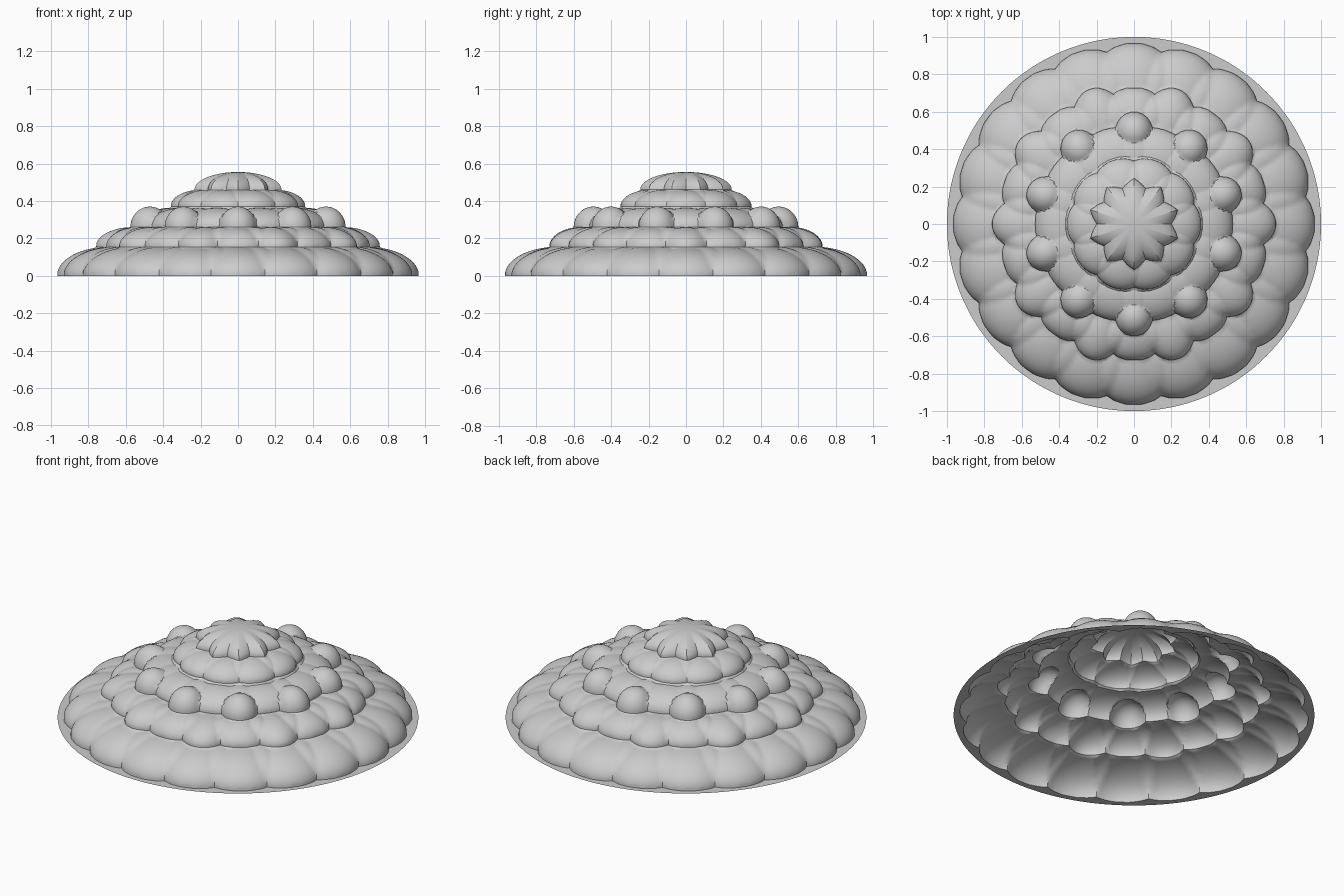
import bpy, bmesh, math

if "Cube" in bpy.data.objects:
    bpy.data.objects.remove(bpy.data.objects["Cube"])

SEG = 360                      # samples around the dome
PI2 = 2 * math.pi


def cell_offset(th, n, shift=0.0):
    """Signed offset from the nearest cell centre: -1..1 across one cell."""
    c = th * n / PI2 - shift
    return 2 * (c - round(c))


def arches(r, th, n, shift, R, core, w, spike, ws, alt=0.0):
    """Vaulted niches with pointed spandrels between them, height 0..1."""
    R -= alt * (1 - math.cos(th * n / 2)) / 2
    u = max(0.0, (r - core) / (R - core))
    a = cell_offset(th, n, shift)
    b = 1 - abs(a)
    main = 1 - u * u - w * a * a
    span = 1 - (u / spike) ** 2 - ws * b * b
    return math.sqrt(max(0.0, main, span))


def tier_one(r, th):
    return arches(r, th, 20, 0, 0.968, 0.69, 0.25, 0.87, 0.6)


def tier_two(r, th):
    return arches(r, th, 20, 0, 0.76, 0.565, 0.42, 0.77, 0.6, alt=0.03)


def tier_three(r, th):
    # ring of small vaults with ten round domelets standing out of it
    ring = 0.93 * arches(r, th, 10, 0, 0.53, 0.37, 0.3, 0.9, 0.5)
    ang = cell_offset(th, 10, 0.5) * math.pi / 10
    dx = r * math.cos(ang) - 0.495
    dy = r * math.sin(ang)
    d = 1 - (dx / 0.105) ** 2 - (dy / 0.1) ** 2
    return max(ring, math.sqrt(max(0.0, d)))


def tier_four(r, th):
    return arches(r, th, 10, 0, 0.36, 0.2, 0.25, 0.85, 0.6)


def cap(r, th):
    return arches(r, th, 10, 0.5, 0.235, 0.0, 0.2, 0.8, 0.2) if r > 0.12 else \
        math.sqrt(1 - (r / 0.235) ** 2)


def cap_star(r, th):
    # smooth crown whose skirt is drawn into ten points
    a = cell_offset(th, 10, 0.5)
    R = 0.245 - 0.045 * abs(a) * min(1, r / 0.15)
    return math.sqrt(max(0.0, 1 - (r / R) ** 2))


def edge(fn, r_max):
    """Outline of a tier: outermost radius with height, per angle."""
    out = []
    for i in range(SEG):
        th = PI2 * i / SEG
        r = r_max
        while fn(r, th) <= 0 and r > 0.01:
            r -= 0.002
        out.append(r)
    return out


def build(name, fn, outer, inner, z0, z1, rows):
    """Skin one tier between its own outline and the next tier's outline."""
    bm = bmesh.new()
    grid = []
    for j in range(rows + 1):
        t = 1 - math.cos(j / rows * math.pi / 2)     # denser at the steep foot
        ring = []
        for i in range(SEG):
            th = PI2 * i / SEG
            r = outer[i] + (inner[i] - outer[i]) * t
            f = 0.0 if j == 0 else fn(r, th)
            if j == rows:
                f = 1.0
            ring.append(bm.verts.new((r * math.cos(th), r * math.sin(th),
                                      z0 + (z1 - z0) * f)))
        grid.append(ring)
    for lo, hi in zip(grid, grid[1:]):
        for i in range(SEG):
            k = (i + 1) % SEG
            bm.faces.new((lo[i], lo[k], hi[k], hi[i]))
    bmesh.ops.remove_doubles(bm, verts=bm.verts, dist=1e-5)
    me = bpy.data.meshes.new(name)
    bm.to_mesh(me)
    bm.free()
    ob = bpy.data.objects.new(name, me)
    bpy.context.collection.objects.link(ob)
    bpy.ops.object.select_all(action='DESELECT')
    ob.select_set(True)
    bpy.context.view_layer.objects.active = ob
    bpy.ops.object.shade_smooth_by_angle(angle=math.radians(30))


# outlines where each tier meets the one below
e1 = edge(tier_one, 0.98)
e2 = edge(tier_two, 0.78)
e3 = edge(tier_three, 0.62)
e4 = edge(tier_four, 0.38)
e5 = edge(cap_star, 0.25)

# flat base rim, four stacked vault tiers and the crown
build("base_rim", lambda r, t: 0, [1.0] * SEG, e1, 0, 0, 1)
build("lower_vault_tier", tier_one, e1, e2, 0.0, 0.155, 26)
build("second_vault_tier", tier_two, e2, e3, 0.155, 0.26, 24)
build("domelet_tier", tier_three, e3, e4, 0.26, 0.37, 30)
build("upper_vault_tier", tier_four, e4, e5, 0.37, 0.46, 20)
build("star_crown", cap_star, e5, [0.0] * SEG, 0.46, 0.555, 16)
